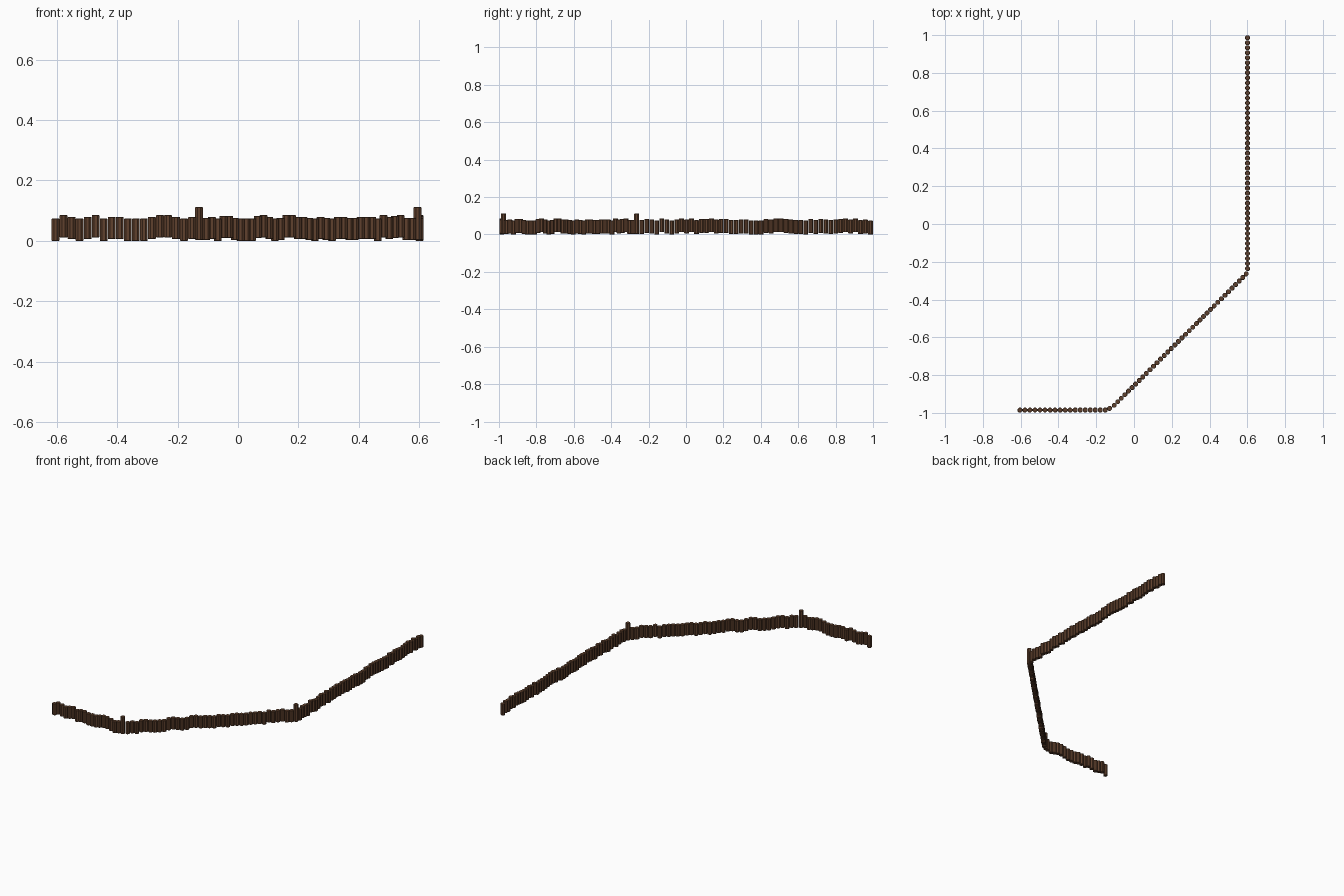
import bpy, bmesh, math, random
from mathutils import Vector

if "Cube" in bpy.data.objects:
    bpy.data.objects.remove(bpy.data.objects["Cube"])

random.seed(4)
RADIUS, LENGTH, SPACING = 0.0138, 0.0735, 0.0268

wood = bpy.data.materials.new("dark brown wood")
wood.diffuse_color = (0.115, 0.052, 0.026, 1)
wood.use_nodes = True
wood.node_tree.nodes["Principled BSDF"].inputs["Base Color"].default_value = wood.diffuse_color


def post(bm, x, y, z0, z1):
    """One eight-sided log with a tiny chamfer on its ends."""
    turn = math.pi / 8
    rings = [(RADIUS - 0.0015, z0), (RADIUS, z0 + 0.0015),
             (RADIUS, z1 - 0.0015), (RADIUS - 0.0015, z1)]
    loops = []
    for r, z in rings:
        loops.append([bm.verts.new((x + r * math.cos(turn + i * math.pi / 4),
                                    y + r * math.sin(turn + i * math.pi / 4), z))
                      for i in range(8)])
    for a, b in zip(loops, loops[1:]):
        for i in range(8):
            j = (i + 1) % 8
            bm.faces.new((a[i], a[j], b[j], b[i]))
    bm.faces.new(loops[0][::-1])
    bm.faces.new(loops[-1])


def fence(name, start, end, shifts=None):
    """A straight row of logs, each set a little higher or lower."""
    a, b = Vector(start), Vector(end)
    n = round((b - a).length / SPACING)
    bm = bmesh.new()
    for i in range(n + 1):
        p = a.lerp(b, i / n)
        s = shifts[i % len(shifts)] if shifts else random.choice((0, 0.003, 0.006, 0.009, 0.012))
        post(bm, p.x, p.y, s, s + LENGTH)
    finish(bm, name)


def finish(bm, name):
    me = bpy.data.meshes.new(name)
    bm.to_mesh(me)
    bm.free()
    me.materials.append(wood)
    bpy.context.collection.objects.link(bpy.data.objects.new(name, me))


# Three palisade runs
L, M, H = 0.0, 0.006, 0.012
fence("front_fence", (-0.604, -0.985), (-0.152, -0.985),
      [L, H, M, L, M, H, L, M, M, L, L, L, M, H, H, M, L, M])
fence("diagonal_fence", (-0.105, -0.960), (0.576, -0.283))
fence("side_fence", (0.601, -0.236), (0.601, 0.986))

# Taller corner posts
for name, x, y in (("front_corner_post", -0.129, -0.976), ("side_corner_post", 0.594, -0.264)):
    bm = bmesh.new()
    post(bm, x, y, 0.003, 0.112)
    finish(bm, name)
